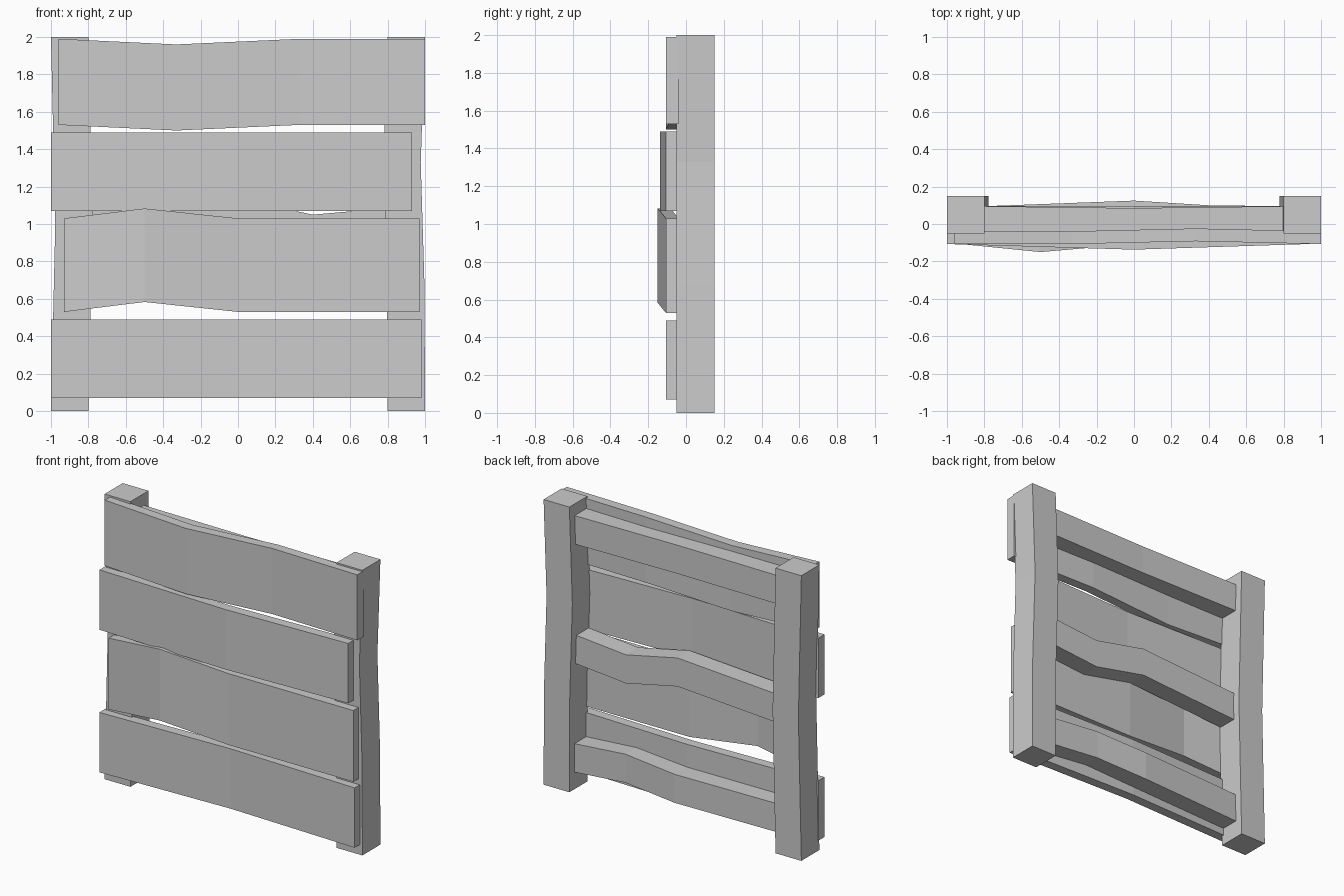
import bpy, bmesh

if "Cube" in bpy.data.objects:
    bpy.data.objects.remove(bpy.data.objects["Cube"])


def beam(name, sections, axis, half_a, half_b):
    """Rectangular beam skinned through section centres (x, y, z).
    axis 'x': half_a is along y, half_b along z; axis 'z': along x and y."""
    bm = bmesh.new()
    rings = []
    for x, y, z in sections:
        ring = []
        for a, b in ((-1, -1), (1, -1), (1, 1), (-1, 1)):
            a, b = a * half_a, b * half_b
            co = (x, y + a, z + b) if axis == 'x' else (x + a, y + b, z)
            ring.append(bm.verts.new(co))
        rings.append(ring)
    for r, s in zip(rings, rings[1:]):
        for i in range(4):
            j = (i + 1) % 4
            bm.faces.new((r[i], r[j], s[j], s[i]))
    bm.faces.new(rings[0][::-1])
    bm.faces.new(rings[-1])
    bmesh.ops.recalc_face_normals(bm, faces=bm.faces)
    mesh = bpy.data.meshes.new(name)
    bm.to_mesh(mesh)
    bm.free()
    obj = bpy.data.objects.new(name, mesh)
    bpy.context.collection.objects.link(obj)
    return obj


# Posts, slightly crooked
beam("left_post", [(-0.9, 0.05, 0), (-0.877, 0.05, 1), (-0.9, 0.05, 2)],
     'z', 0.1, 0.1)
beam("right_post", [(0.9, 0.05, 0), (0.897, 0.05, 0.67),
                    (0.877, 0.05, 1.33), (0.9, 0.05, 2)], 'z', 0.1, 0.1)

# Front planks: z range, then sections as (x, y shift, z shift)
planks = [
    ("bottom_plank", 0.07, 0.49, [(-1, 0, 0), (0, 0.03, 0), (0.98, 0, 0)]),
    ("lower_middle_plank", 0.53, 1.03,
     [(-0.93, 0, 0), (-0.5, -0.043, 0.053), (0, 0, 0), (0.97, 0, 0)]),
    ("upper_middle_plank", 1.07, 1.49,
     [(-1, 0, 0), (0, -0.03, 0), (0.93, 0, 0)]),
    ("top_plank", 1.53, 1.99,
     [(-0.96, 0, 0), (-0.33, 0, -0.03), (0.33, 0.015, 0), (1, 0, 0)]),
]
for name, z0, z1, secs in planks:
    beam(name, [(x, -0.073 + dy, (z0 + z1) / 2 + dz) for x, dy, dz in secs],
         'x', 0.034, (z1 - z0) / 2)

# Rails between the posts at the back
rails = [
    ("bottom_rail", 0.22, [(-0.8, 0, 0), (0, 0.03, 0.01),
                           (0.4, 0.005, 0.035), (0.8, 0, 0)]),
    ("middle_rail", 0.985, [(-0.8, 0, 0), (0, 0, 0.05),
                            (0.4, 0, -0.035), (0.8, 0, 0)]),
    ("top_rail", 1.82, [(-0.8, 0, 0), (0, -0.01, 0), (0.8, 0, 0)]),
]
for name, z, secs in rails:
    beam(name, [(x, 0.027 + dy, z + dz) for x, dy, dz in secs],
         'x', 0.068, 0.1)
